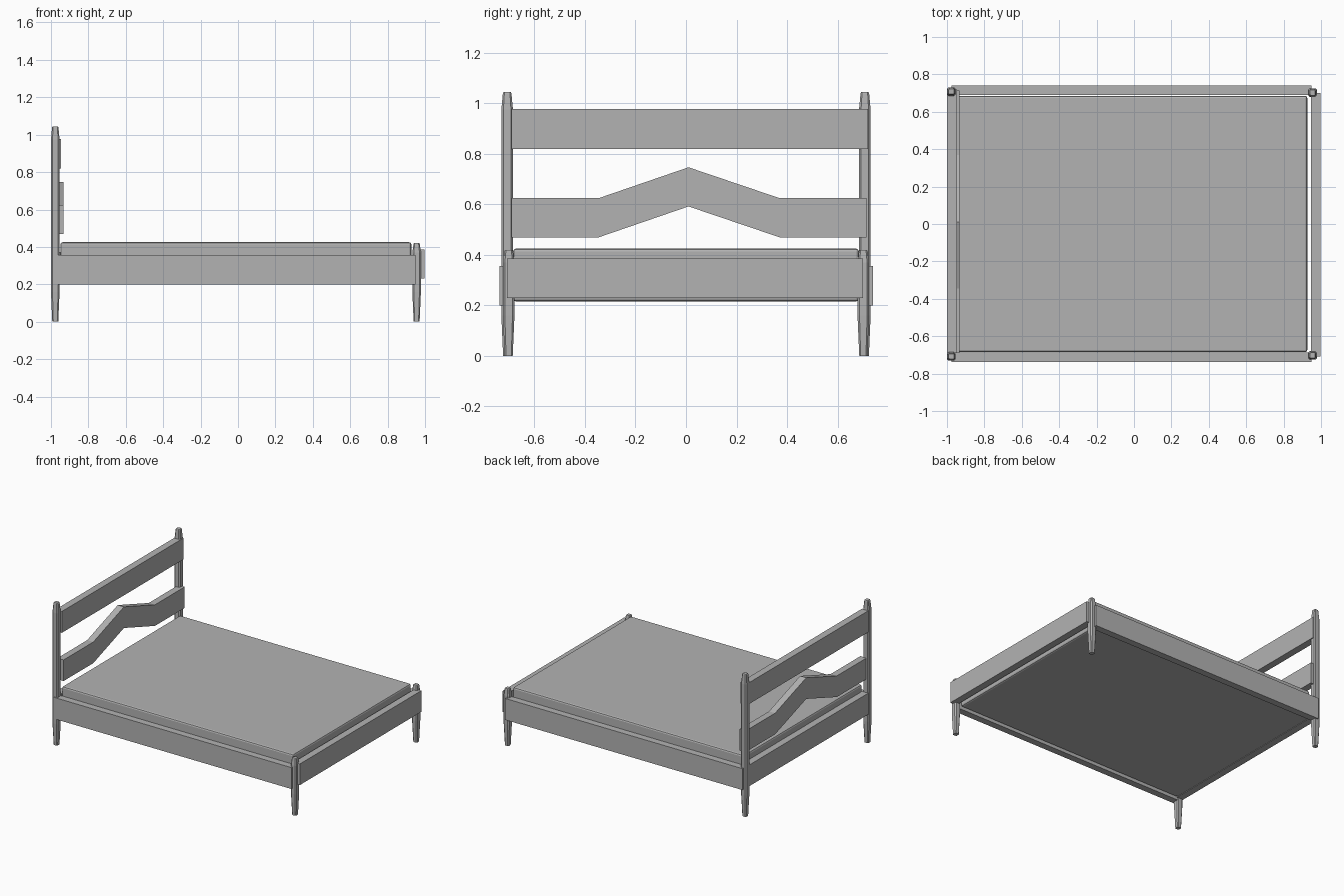
import bpy
import bmesh
from math import radians

default = bpy.data.objects.get("Cube")
if default:
    bpy.data.objects.remove(default, do_unlink=True)

GREY = (0.45, 0.45, 0.45, 1)
grey = bpy.data.materials.new("plain_grey")
grey.use_nodes = True
grey.diffuse_color = GREY
grey.node_tree.nodes["Principled BSDF"].inputs["Base Color"].default_value = GREY


def finish(name, bm, bevel=0):
    """Turn a bmesh into a flat-shaded object, with an optional edge bevel."""
    bmesh.ops.recalc_face_normals(bm, faces=bm.faces)
    mesh = bpy.data.meshes.new(name)
    bm.to_mesh(mesh)
    bm.free()
    mesh.materials.append(grey)
    obj = bpy.data.objects.new(name, mesh)
    bpy.context.collection.objects.link(obj)
    if bevel:
        mod = obj.modifiers.new("soft_edges", "BEVEL")
        mod.width = bevel
        mod.segments = 2
        mod.angle_limit = radians(40)
    return obj


def loft(name, rings):
    """Join rings of points into a closed solid."""
    bm = bmesh.new()
    loops = [[bm.verts.new(p) for p in ring] for ring in rings]
    n = len(loops[0])
    for a, b in zip(loops, loops[1:]):
        for i in range(n):
            j = (i + 1) % n
            bm.faces.new((a[i], a[j], b[j], b[i]))
    bm.faces.new(loops[0])
    bm.faces.new(loops[-1])
    return finish(name, bm)


def board(name, x, y, z, bevel=0):
    """Rectangular board given its extent on each axis."""
    bm = bmesh.new()
    bmesh.ops.create_cube(bm, size=1)
    for v in bm.verts:
        v.co = [lo + (c + 0.5) * (hi - lo) for c, (lo, hi) in zip(v.co, (x, y, z))]
    return finish(name, bm, bevel)


def post(name, cx, cy, height):
    """Chamfered square post that tapers at both ends."""
    def ring(half, z):
        c = half * 0.65
        corners = [(half, -c), (half, c), (c, half), (-c, half),
                   (-half, c), (-half, -c), (-c, -half), (c, -half)]
        return [(cx + px, cy + py, z) for px, py in corners]
    tip = 0.05 if height < 0.5 else 0.07
    loft(name, [ring(0.016, 0), ring(0.023, 0.16), ring(0.023, height - tip),
                ring(0.017, height - 0.005), ring(0.014, height)])


# Corner posts
for side, s in (("left", 1), ("right", -1)):
    post("head_post_" + side, -0.977, s * 0.708, 1.045)
    post("foot_post_" + side, 0.955, s * 0.702, 0.42)

# Side rails
for side, y in (("left", (0.69, 0.74)), ("right", (-0.738, -0.688))):
    board("side_rail_" + side, (-0.977, 0.95), y, (0.2, 0.357))

# Foot and head boards
board("foot_rail", (0.947, 0.998), (-0.708, 0.7), (0.23, 0.385))
board("head_lower_rail", (-1, -0.948), (-0.69, 0.715), (0.217, 0.373))
board("head_top_rail", (-0.999, -0.947), (-0.69, 0.72), (0.82, 0.977))

# Peaked middle slat of the headboard
lower = [(-0.69, 0.47), (-0.345, 0.47), (0.01, 0.592), (0.37, 0.47), (0.715, 0.47)]
outline = lower + [(y, z + 0.155) for y, z in reversed(lower)]
loft("head_peaked_slat", [[(x, y, z) for y, z in outline] for x in (-0.983, -0.933)])

# Mattress
board("mattress", (-0.95, 0.927), (-0.685, 0.685), (0.216, 0.425), bevel=0.012)
